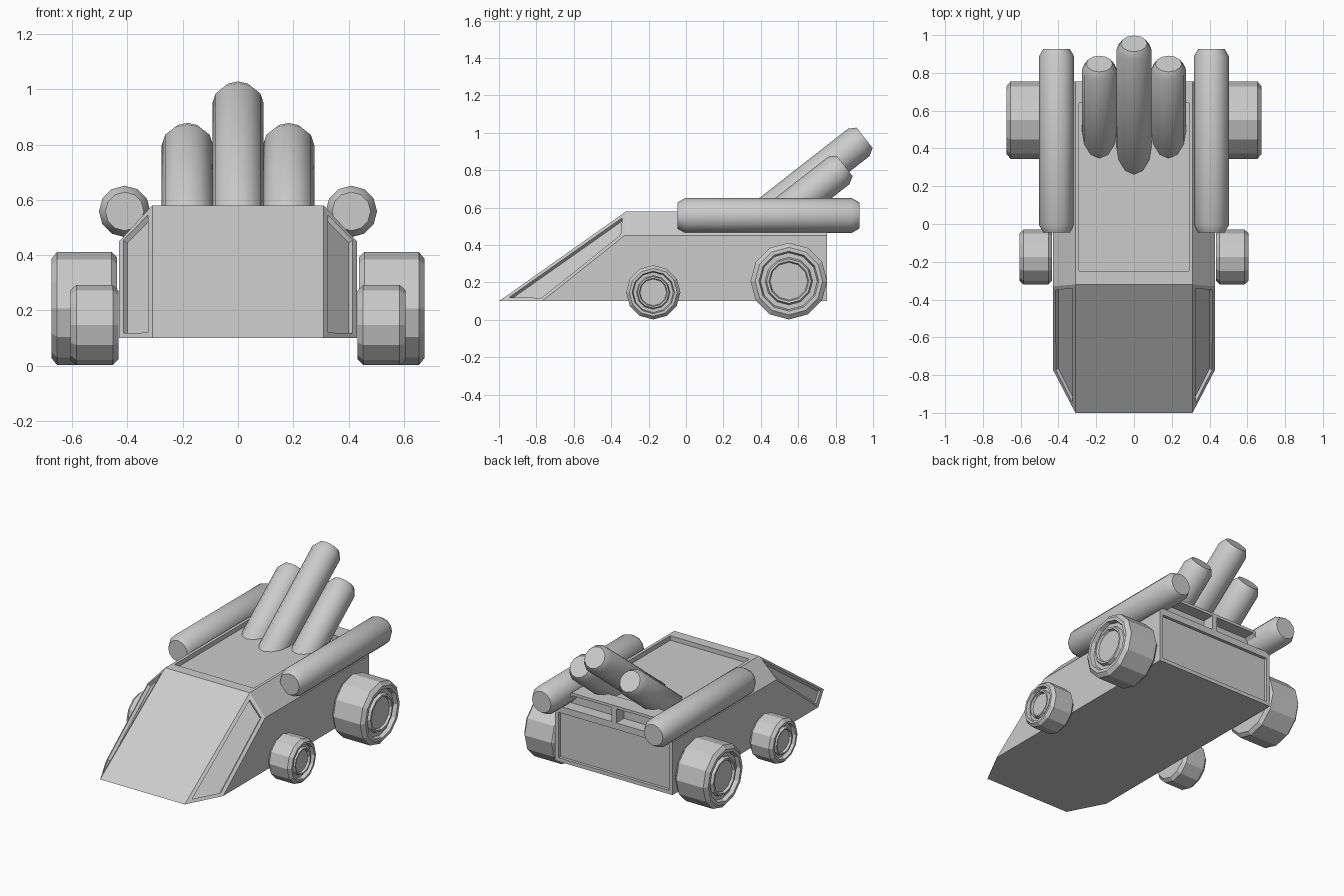
import bpy, bmesh
from math import cos, sin, pi, radians
from mathutils import Vector

if "Cube" in bpy.data.objects:
    bpy.data.objects.remove(bpy.data.objects["Cube"])


def finish(bm, name, smooth=False):
    bmesh.ops.recalc_face_normals(bm, faces=bm.faces)
    me = bpy.data.meshes.new(name)
    bm.to_mesh(me)
    bm.free()
    if smooth:
        me.polygons.foreach_set("use_smooth", [True] * len(me.polygons))
        me.set_sharp_from_angle(angle=radians(35))
    ob = bpy.data.objects.new(name, me)
    bpy.context.collection.objects.link(ob)
    return ob


def lathe(name, profile, start, axis, sides=12, smooth=False):
    """Turn a (radius, distance) profile around an axis, closing both ends."""
    d = Vector(axis).normalized()
    u = Vector((1, 0, 0)) if abs(d.x) < 0.5 else Vector((0, 0, 1))
    v = d.cross(u)
    bm = bmesh.new()
    rings = []
    for r, t in profile:
        rings.append([bm.verts.new(Vector(start) + d * t + (u * cos(2 * pi * i / sides) + v * sin(2 * pi * i / sides)) * r)
                      for i in range(sides)])
    for a, b in zip(rings, rings[1:]):
        for i in range(sides):
            j = (i + 1) % sides
            bm.faces.new((a[i], a[j], b[j], b[i]))
    bm.faces.new(rings[0])
    bm.faces.new(rings[-1])
    return finish(bm, name, smooth)


def tube(name, end, axis, length, r=0.093):
    """Round bar with chamfered ends, running back from its end point."""
    start = Vector(end) - Vector(axis).normalized() * length
    c = 0.75 * r
    lathe(name, [(c, 0), (r, 0.04), (r, length - 0.04), (c, length)], start, axis, smooth=True)


def wheel(name, side, x, y, r, w):
    """Chamfered tyre with a grooved ring around a hub on the outer side."""
    prof = [(r - 0.02, 0), (r, 0.02), (r, w - 0.02), (0.88 * r, w), (0.78 * r, w),
            (0.74 * r, w - 0.025), (0.62 * r, w - 0.025), (0.58 * r, w - 0.005),
            (0.52 * r, w - 0.005), (0.49 * r, w - 0.02)]
    lathe(name, prof, (side * x, y, r + 0.002), (side, 0, 0))


# Wedge body with recessed panels
bm = bmesh.new()
pts = {"nose": (0.31, -1, 0.1), "roof_front": (0.31, -0.32, 0.58), "roof_back": (0.31, 0.755, 0.58),
       "low_front": (0.43, -0.77, 0.1), "waist_front": (0.43, -0.33, 0.45),
       "waist_back": (0.43, 0.755, 0.45), "low_back": (0.43, 0.755, 0.1)}
V = {(k, s): bm.verts.new((s * p[0], p[1], p[2])) for k, p in pts.items() for s in (1, -1)}
mid_top = bm.verts.new((0, 0.755, 0.58))
mid_waist = bm.verts.new((0, 0.755, 0.45))


def loop(*keys):
    return [V[k, 1] for k in keys] + [V[k, -1] for k in reversed(keys)]


bm.faces.new(loop("nose", "roof_front"))
bm.faces.new(loop("nose", "low_front", "low_back"))
roof = bm.faces.new([V["roof_back", 1], V["roof_front", 1], V["roof_front", -1], V["roof_back", -1], mid_top])
rear = bm.faces.new([V["waist_back", 1], V["low_back", 1], V["low_back", -1], V["waist_back", -1], mid_waist])
corners, vents = [], []
for s in (1, -1):
    quad = lambda *ks: bm.faces.new([V[k, s] for k in ks])
    quad("low_front", "low_back", "waist_back", "waist_front")
    quad("roof_front", "roof_back", "waist_back", "waist_front")
    corners.append(quad("nose", "roof_front", "waist_front", "low_front"))
    vents.append(bm.faces.new([V["roof_back", s], V["waist_back", s], mid_waist, mid_top]))
bmesh.ops.recalc_face_normals(bm, faces=bm.faces)
for faces, rim, depth in ((corners, 0.022, 0.02), (vents, 0.018, 0.08), ([rear], 0.025, 0.02), ([roof], 0.02, 0.03)):
    bmesh.ops.inset_individual(bm, faces=faces, thickness=rim, use_even_offset=True)
    if faces[0] is roof:
        for v in roof.verts:
            v.co.y = -0.25 if v.co.y < 0 else 0.64
    bmesh.ops.inset_individual(bm, faces=faces, thickness=0.0, depth=-depth, use_even_offset=True)
finish(bm, "body")

# Wheels and side tubes
for s, label in ((1, "right"), (-1, "left")):
    wheel("rear_wheel_" + label, s, 0.437, 0.55, 0.205, 0.237)
    wheel("front_wheel_" + label, s, 0.433, -0.175, 0.145, 0.172)
    tube("side_tube_" + label, (s * 0.41, 0.927, 0.558), (0, 1, 0), 0.972)

# Slanted exhaust tubes rising from the roof
slant = (0, cos(radians(38)), sin(radians(38)))
tube("exhaust_middle", (0, 0.955, 0.973), slant, 0.85)
for s, label in ((1, "right"), (-1, "left")):
    tube("exhaust_" + label, (s * 0.183, 0.848, 0.823), slant, 0.6)
